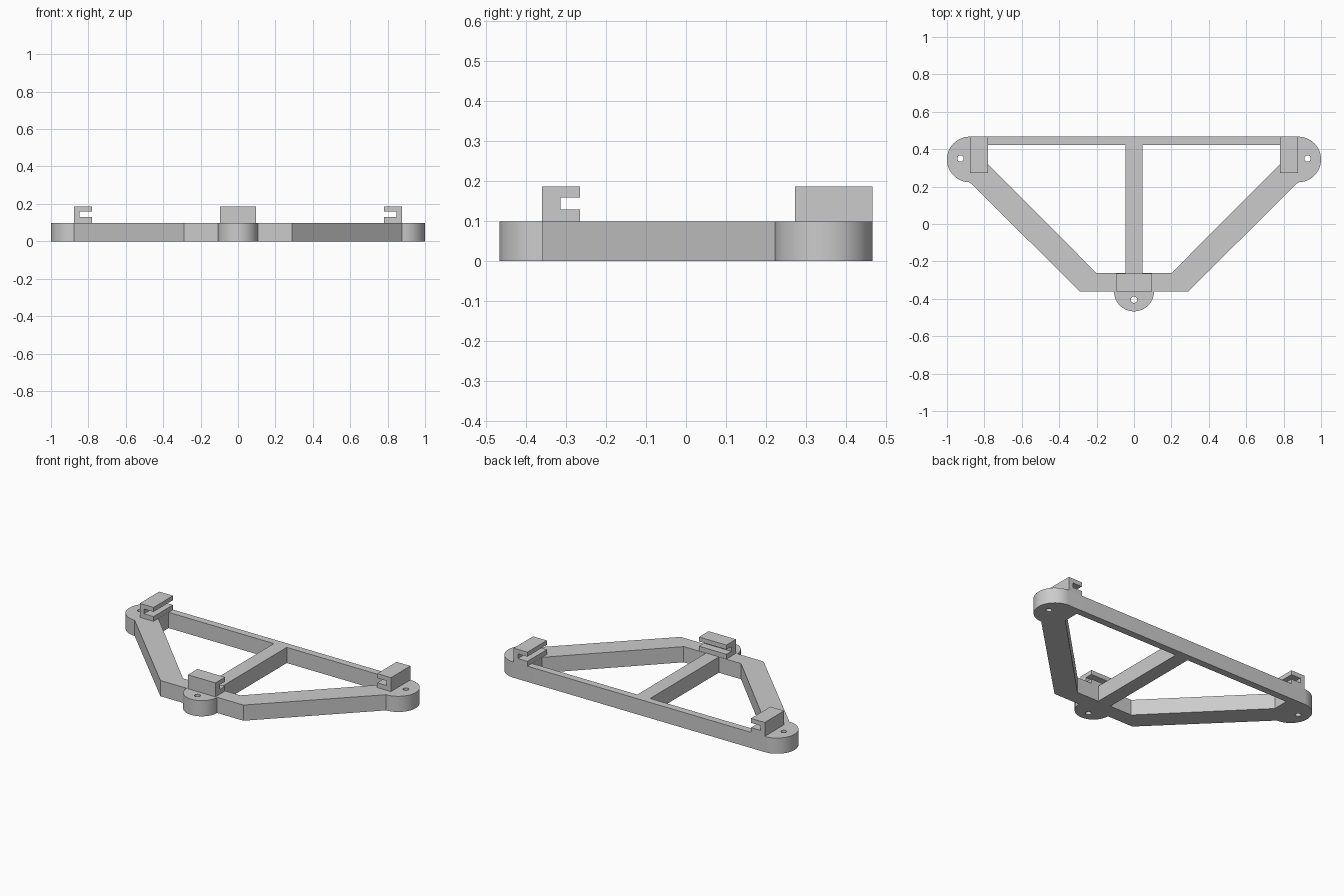
import bpy
import bmesh
from math import cos, sin, pi, radians
from mathutils import Vector

cube = bpy.data.objects.get("Cube")
if cube:
    bpy.data.objects.remove(cube, do_unlink=True)

THICK = 0.099      # height of the flat frame
CLIP_TOP = 0.187

grey = bpy.data.materials.new("plain grey")
grey.use_nodes = True
grey.diffuse_color = (0.6, 0.6, 0.6, 1)
grey.node_tree.nodes["Principled BSDF"].inputs["Base Color"].default_value = (0.6, 0.6, 0.6, 1)


def add_object(name, bm):
    bmesh.ops.remove_doubles(bm, verts=bm.verts, dist=0.0001)
    bmesh.ops.recalc_face_normals(bm, faces=bm.faces)
    mesh = bpy.data.meshes.new(name)
    bm.to_mesh(mesh)
    bm.free()
    mesh.materials.clear()
    mesh.materials.append(grey)
    obj = bpy.data.objects.new(name, mesh)
    bpy.context.collection.objects.link(obj)
    bpy.ops.object.select_all(action='DESELECT')
    obj.select_set(True)
    bpy.context.view_layer.objects.active = obj
    bpy.ops.object.shade_smooth_by_angle(angle=radians(30))
    return obj


def arc(cx, cy, r, start, end, steps):
    angles = [radians(start + (end - start) * i / steps) for i in range(steps + 1)]
    return [(cx + r * cos(a), cy + r * sin(a)) for a in angles]


def mirrored(points):
    return [(-x, y) for x, y in reversed(points)]


def plate(name, loops, height):
    """Extrude an outline with holes up from the ground."""
    curve = bpy.data.curves.new(name, 'CURVE')
    curve.dimensions = '2D'
    curve.fill_mode = 'BOTH'
    curve.extrude = height / 2
    for loop in loops:
        spline = curve.splines.new('POLY')
        spline.points.add(len(loop) - 1)
        for point, (x, y) in zip(spline.points, loop):
            point.co = (x, y, 0, 1)
        spline.use_cyclic_u = True
    temp = bpy.data.objects.new(name + " outline", curve)
    bpy.context.collection.objects.link(temp)
    depsgraph = bpy.context.evaluated_depsgraph_get()
    mesh = bpy.data.meshes.new_from_object(temp.evaluated_get(depsgraph))
    bm = bmesh.new()
    bm.from_mesh(mesh)
    bpy.data.objects.remove(temp, do_unlink=True)
    bpy.data.meshes.remove(mesh)
    bmesh.ops.translate(bm, verts=bm.verts, vec=(0, 0, height / 2))
    return add_object(name, bm)


def clip(name, origin, opening, along, length, wall):
    """C-shaped catch: its profile runs toward the opening, extruded along its length."""
    depth, low, high = 0.096, 0.129, 0.159
    profile = [(0, THICK), (depth, THICK), (depth, low), (wall, low),
               (wall, high), (depth, high), (depth, CLIP_TOP), (0, CLIP_TOP)]
    bm = bmesh.new()
    verts = [bm.verts.new(Vector(origin) + Vector(opening) * u + Vector((0, 0, z)))
             for u, z in profile]
    face = bm.faces.new(verts)
    extruded = bmesh.ops.extrude_face_region(bm, geom=[face])["geom"]
    bmesh.ops.translate(bm, verts=[v for v in extruded if isinstance(v, bmesh.types.BMVert)],
                        vec=Vector(along) * length)
    return add_object(name, bm)


# Flat frame: outer edge with rounded ears, two windows and three screw holes
right_half = [(0.107, -0.36), (0.29, -0.36)] + arc(0.878, 0.345, 0.122, -90, 90, 32)
front_ear = arc(0, -0.36, 0.107, 180, 360, 32)[1:-1]
outline = front_ear + right_half + mirrored(right_half)
window = [(0.045, -0.263), (0.2, -0.263), (0.78, 0.32), (0.78, 0.422), (0.045, 0.422)]
holes = [arc(x, y, 0.017, 0, 345, 23)
         for x, y in ((-0.928, 0.35), (0.928, 0.35), (0, -0.405))]
plate("frame", [outline, window, mirrored(window)] + holes, THICK)

# Catches on top, each opening toward the middle
for side, sign in (("left", 1), ("right", -1)):
    clip(side + "_clip", (sign * 0.877, 0.273, 0), (-sign, 0, 0), (0, 1, 0), 0.194, 0.03)
clip("front_clip", (-0.097, -0.361, 0), (0, 1, 0), (1, 0, 0), 0.192, 0.047)
